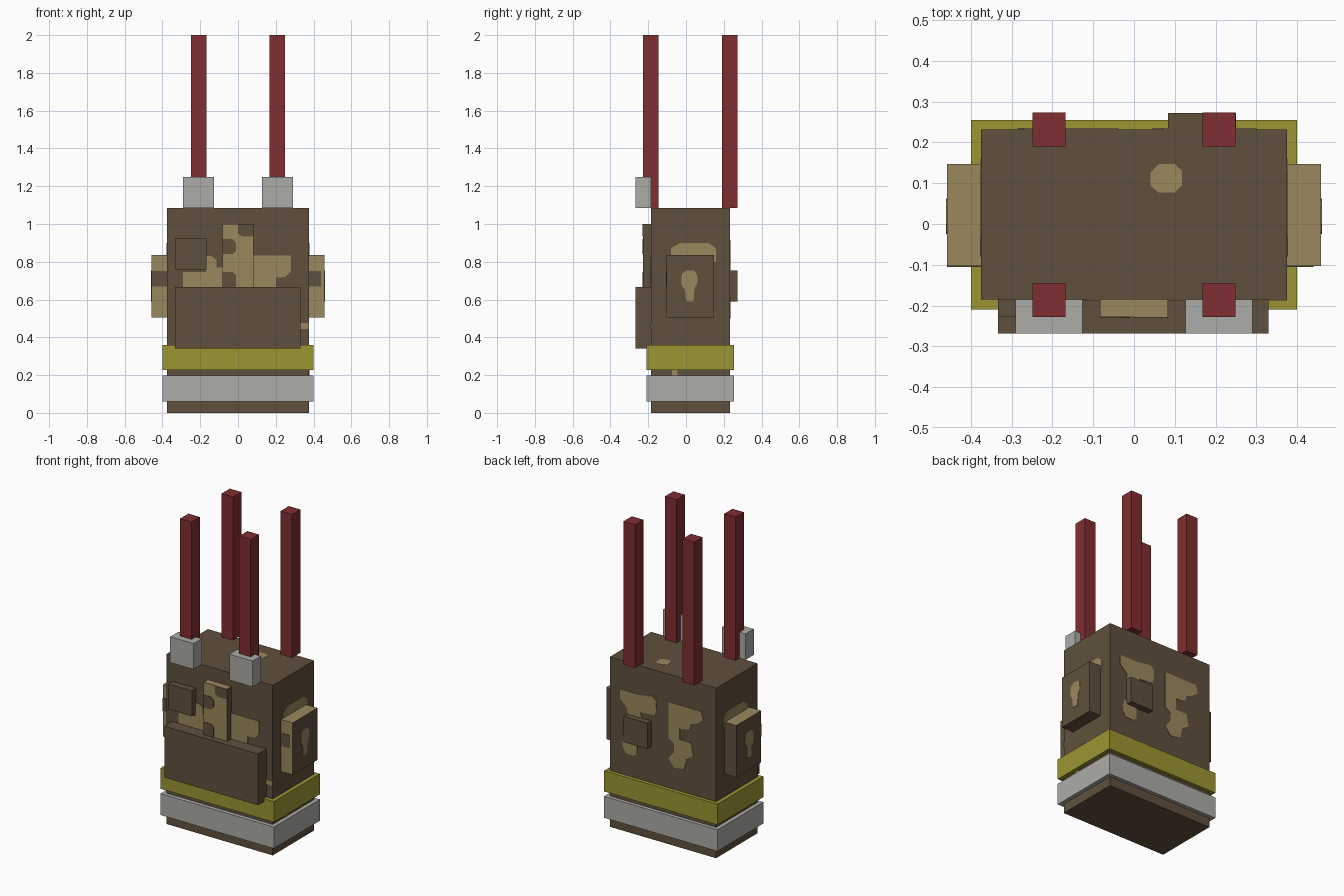
import bpy
import bmesh
from mathutils import Vector

if "Cube" in bpy.data.objects:
    bpy.data.objects.remove(bpy.data.objects["Cube"], do_unlink=True)


def material(name, rgb):
    linear = [((c / 255 + 0.055) / 1.055) ** 2.4 for c in rgb]
    mat = bpy.data.materials.new(name)
    mat.use_nodes = True
    mat.diffuse_color = (*linear, 1)
    mat.node_tree.nodes["Principled BSDF"].inputs["Base Color"].default_value = (*linear, 1)
    return mat


BROWN = material("dark brown", (96, 80, 60))
TAN = material("camouflage tan", (155, 136, 93))
OLIVE = material("olive yellow", (156, 150, 50))
SILVER = material("silver grey", (172, 174, 167))
RED = material("deep red", (129, 46, 49))


def finish(bm, name, mats):
    bmesh.ops.recalc_face_normals(bm, faces=bm.faces)
    mesh = bpy.data.meshes.new(name)
    bm.to_mesh(mesh)
    bm.free()
    for mat in mats:
        mesh.materials.append(mat)
    obj = bpy.data.objects.new(name, mesh)
    bpy.context.collection.objects.link(obj)
    return obj


def box(name, xs, ys, zs, mat, accent=None):
    """Box between limits; an accent colours its top and front."""
    bm = bmesh.new()
    bmesh.ops.create_cube(bm, size=1)
    for v in bm.verts:
        v.co = Vector([r[0] if c < 0 else r[1] for c, r in zip(v.co, (xs, ys, zs))])
    bm.normal_update()
    if accent:
        for f in bm.faces:
            f.material_index = int(f.normal.z > 0.5 or f.normal.y < -0.5)
    return finish(bm, name, [mat, accent] if accent else [mat])


# Each map turns an outline point and a depth into a place on one side
SIDES = {
    "front": lambda u, v, d: (u, -d, v),
    "back": lambda u, v, d: (u, d, v),
    "left": lambda u, v, d: (d, u, v),
    "right": lambda u, v, d: (-d, u, v),
    "top": lambda u, v, d: (u, v, d),
}


def patch(name, side, depth, outline, mat=TAN, thick=0.003):
    """Thin painted plate lying on one side of a part."""
    bm = bmesh.new()
    place = SIDES[side]
    face = bm.faces.new([bm.verts.new(place(u, v, depth)) for u, v in outline])
    out = bmesh.ops.extrude_face_region(bm, geom=[face])["geom"]
    push = Vector(place(0, 0, thick))
    for v in out:
        if isinstance(v, bmesh.types.BMVert):
            v.co += push
    return finish(bm, name, [mat])


def rect(u0, u1, v0, v1):
    return [(u0, v0), (u1, v0), (u1, v1), (u0, v1)]


W, FRONT, BACK, TOP = 0.375, 0.185, 0.232, 1.085
POUCH, SLIM = -0.268, -0.228

# Body and the two belts around it
box("body", (-W, W), (-FRONT, BACK), (0, TOP), BROWN)
box("lower_belt", (-0.4, 0.4), (-0.21, 0.255), (0.06, 0.197), SILVER)
box("upper_belt", (-0.4, 0.4), (-0.21, 0.255), (0.228, 0.36), OLIVE)

# Pouches on the front and back
box("large_front_pouch", (-0.333, 0.33), (POUCH, -FRONT), (0.34, 0.667), BROWN)
box("small_front_pouch", (-0.333, -0.167), (SLIM, -FRONT), (0.76, 0.922), BROWN)
box("centre_panel", (-0.083, 0.083), (SLIM, -FRONT), (0.667, 1.0), BROWN, TAN)
box("back_pouch", (0.083, 0.25), (BACK, 0.272), (0.59, 0.755), BROWN)

# Mirrored side pouches, straps, posts and shoulder blocks
for label, s in (("left", 1), ("right", -1)):
    def span(a, b):
        return sorted((s * a, s * b))

    box(label + "_side_pouch", span(W, 0.458), (-0.103, 0.147), (0.505, 0.837), BROWN, TAN)
    patch(label + "_pouch_stripe", "front", 0.103,
          rect(*span(W, 0.44 if s > 0 else 0.458), 0.67, 0.752), BROWN)
    patch(label + "_pouch_spot", label, 0.458,
          [(0, 0.59), (0.04, 0.59), (0.045, 0.66), (0.062, 0.69), (0.058, 0.735),
           (0.04, 0.755), (0, 0.755), (-0.022, 0.735), (-0.025, 0.68), (-0.005, 0.65)])
    patch(label + "_side_camouflage", label, W,
          [(-0.08, 0.8), (0.16, 0.8), (0.16, 0.87), (0.12, 0.9), (-0.03, 0.9), (-0.08, 0.87)])
    box(label + "_shoulder_block", span(0.126, 0.291), (POUCH, -FRONT), (TOP, 1.25), SILVER)
    for end, y in (("front", SLIM), ("back", 0.19)):
        box(f"{label}_{end}_post", span(0.168, 0.249), (y, y + 0.083), (TOP, 2), RED)

# Camouflage on the front of the body
patch("front_camouflage_left", "front", FRONT,
      [(0.08, 0.66), (0.2, 0.66), (0.2, 0.715), (0.25, 0.72), (0.28, 0.75), (0.28, 0.832), (0.08, 0.832)])
patch("front_camouflage_right", "front", FRONT,
      [(-0.29, 0.66), (-0.08, 0.66), (-0.08, 0.77), (-0.115, 0.77), (-0.115, 0.81),
       (-0.14, 0.83), (-0.17, 0.83), (-0.17, 0.745), (-0.29, 0.745)])
patch("front_corner_mark", "front", FRONT, rect(0.33, W, 0.445, 0.475))
patch("waist_mark", "left", W, rect(-0.075, -0.045, 0.197, 0.228))
patch("top_spot", "top", TOP,
      [(0.06, 0.077), (0.1, 0.077), (0.118, 0.095), (0.118, 0.13), (0.1, 0.147),
       (0.06, 0.147), (0.04, 0.125), (0.04, 0.095)], thick=0.001)

# Dark notches painted on the centre panel
notches = {
    "upper": [(0, 0.95), (0.02, 0.935), (0.083, 0.935), (0.083, 1), (0, 1)],
    "middle": [(-0.083, 0.84), (-0.03, 0.84), (-0.01, 0.86), (-0.01, 0.9), (-0.03, 0.92), (-0.083, 0.92)],
    "lower": [(-0.083, 0.667), (-0.01, 0.667), (-0.01, 0.73), (-0.03, 0.747), (-0.083, 0.747)],
}
for label, outline in notches.items():
    patch(label + "_panel_notch", "front", -SLIM, outline, BROWN)

# Camouflage on the back of the body
patch("back_camouflage_left", "back", BACK,
      [(0.3, 0.9), (0.3, 0.84), (0.25, 0.79), (0.25, 0.74), (0.14, 0.74), (0.16, 0.79),
       (0.05, 0.8), (0.045, 0.89), (0.07, 0.915), (0.18, 0.9)])
patch("back_camouflage_low", "back", BACK,
      [(0.28, 0.61), (0.18, 0.61), (0.18, 0.52), (0.2, 0.5), (0.26, 0.5), (0.285, 0.54)])
patch("back_camouflage_right", "back", BACK,
      [(-0.04, 0.91), (-0.27, 0.91), (-0.285, 0.86), (-0.25, 0.83), (-0.2, 0.81), (-0.19, 0.77),
       (-0.12, 0.76), (-0.12, 0.69), (-0.2, 0.69), (-0.215, 0.61), (-0.17, 0.58),
       (-0.15, 0.51), (-0.08, 0.5), (-0.04, 0.55), (-0.08, 0.6), (-0.08, 0.65), (-0.04, 0.68)])
